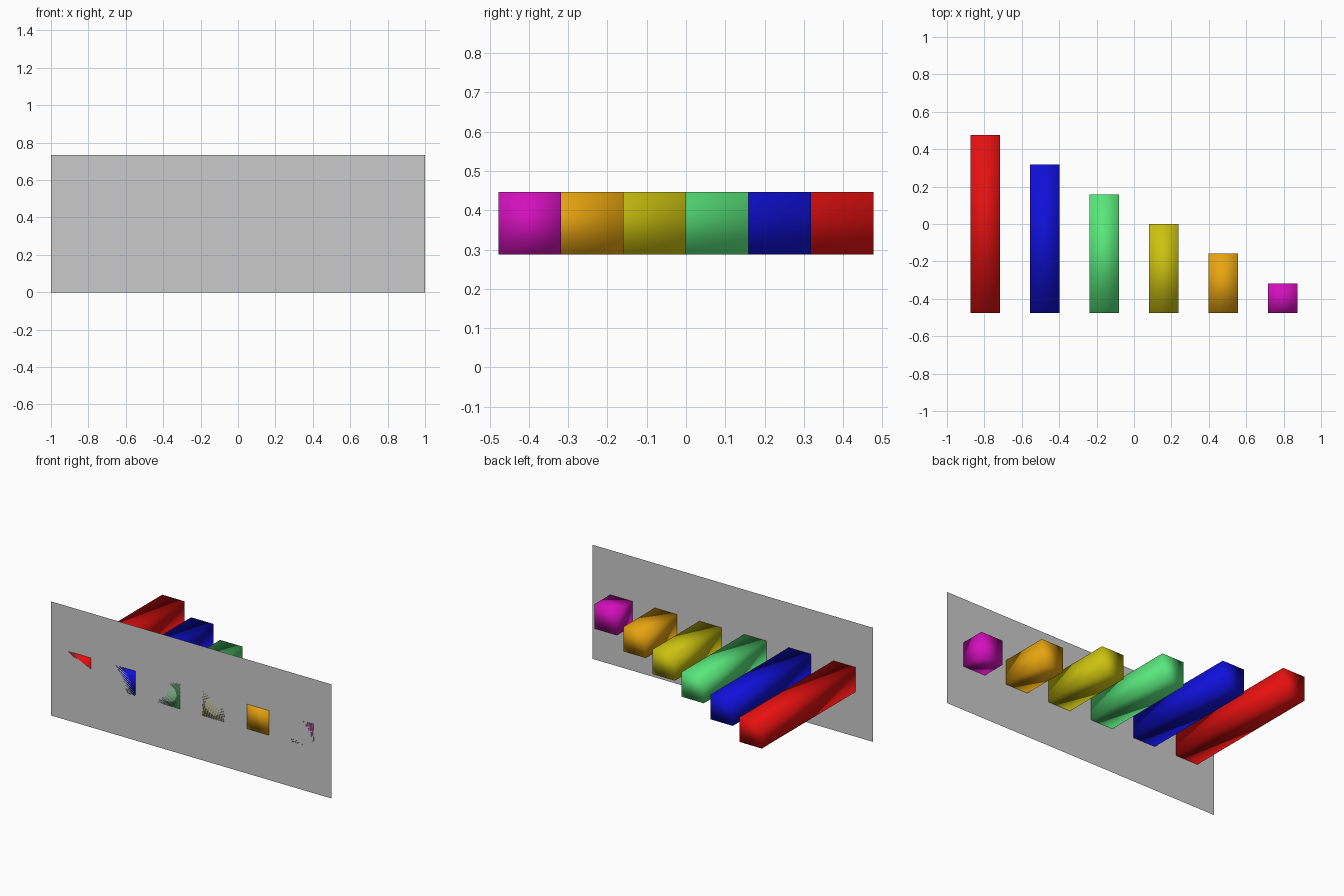
import bpy

if "Cube" in bpy.data.objects:
    bpy.data.objects.remove(bpy.data.objects["Cube"])

S = 0.159           # bar thickness and length step
FRONT = -3 * S      # plane of the backing panel
HEIGHT = 0.735

# Flat backing panel, standing upright
panel_mesh = bpy.data.meshes.new("panel")
panel_mesh.from_pydata([(-1, FRONT, 0), (1, FRONT, 0), (1, FRONT, HEIGHT), (-1, FRONT, HEIGHT)],
                       [], [(0, 1, 2, 3)])
bpy.context.collection.objects.link(bpy.data.objects.new("panel", panel_mesh))

# Bars running back from the panel, longest to shortest
BARS = [
    ("red", (0.8, 0.005, 0.005)),
    ("blue", (0.005, 0.005, 0.7)),
    ("green", (0.1, 0.8, 0.2)),
    ("yellow", (0.6, 0.54, 0.005)),
    ("orange", (0.8, 0.37, 0.005)),
    ("magenta", (0.65, 0.005, 0.5)),
]
for i, (name, colour) in enumerate(BARS):
    length = (6 - i) * S
    bpy.ops.mesh.primitive_cube_add(
        size=1, location=((2 * i - 5) * S, FRONT + length / 2, HEIGHT / 2))
    bar = bpy.context.object
    bar.name = name + "_bar"
    bar.scale = (S, length, S)
    bpy.ops.object.transform_apply(location=False, rotation=False, scale=True)
    bpy.ops.object.shade_smooth()   # fully smooth, including across the corners
    mat = bpy.data.materials.new(name)
    mat.diffuse_color = (*colour, 1)
    mat.use_nodes = True
    mat.node_tree.nodes["Principled BSDF"].inputs["Base Color"].default_value = mat.diffuse_color
    bar.data.materials.append(mat)
